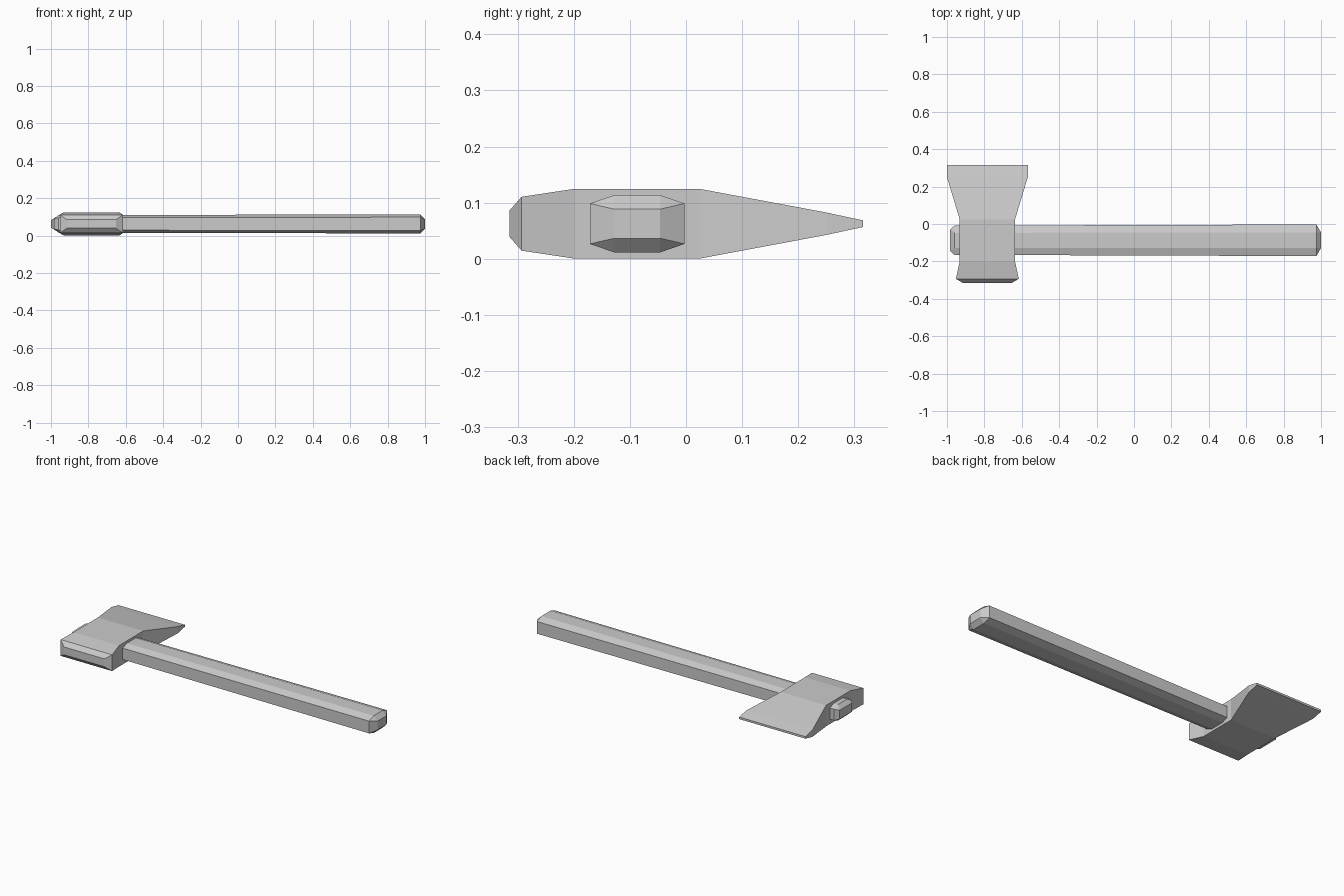
import bpy, bmesh

if "Cube" in bpy.data.objects:
    bpy.data.objects.remove(bpy.data.objects["Cube"])

ZC = 0.0625   # shared mid-height of head and handle


def loft(name, rings):
    """Skin a row of equal-length vertex rings and cap both ends."""
    bm = bmesh.new()
    loops = [[bm.verts.new(p) for p in ring] for ring in rings]
    n = len(loops[0])
    for a, b in zip(loops, loops[1:]):
        for i in range(n):
            j = (i + 1) % n
            bm.faces.new((a[i], a[j], b[j], b[i]))
    bm.faces.new(loops[0])
    bm.faces.new(loops[-1])
    bmesh.ops.remove_doubles(bm, verts=bm.verts, dist=1e-5)
    bmesh.ops.recalc_face_normals(bm, faces=bm.faces)
    mesh = bpy.data.meshes.new(name)
    bm.to_mesh(mesh)
    bm.free()
    obj = bpy.data.objects.new(name, mesh)
    bpy.context.collection.objects.link(obj)
    return obj


# Axe head: rectangular sections from the poll to the cutting edge
# (y, half width in x, half thickness in z)
HEAD_X = -0.784
head_sections = [
    (-0.315, 0.131, 0.023),
    (-0.293, 0.168, 0.048),
    (-0.200, 0.148, 0.062),
    (0.025, 0.148, 0.062),
    (0.250, 0.216, 0.020),
    (0.315, 0.216, 0.006),
]
loft("axe_head", [
    [(HEAD_X + sx * w, y, ZC + sz * t)
     for sx, sz in ((-1, -1), (1, -1), (1, 1), (-1, 1))]
    for y, w, t in head_sections])

# Handle: tapered eight-sided bar with rectangular chamfered ends
# (x, half width, half height, half of top flat, half of side flat)
HANDLE_Y = -0.087
handle_sections = [
    (-0.983, 0.058, 0.026, 0.058, 0.026),
    (-0.960, 0.078, 0.047, 0.040, 0.033),
    (0.975, 0.0845, 0.051, 0.041, 0.036),
    (1.000, 0.041, 0.026, 0.041, 0.026),
]


def octagon(x, w, h, flat, side):
    pts = [(w, side), (flat, h), (-flat, h), (-w, side)]
    pts += [(-y, -z) for y, z in pts]
    return [(x, HANDLE_Y + y, ZC + z) for y, z in pts]


loft("axe_handle", [octagon(*s) for s in handle_sections])
